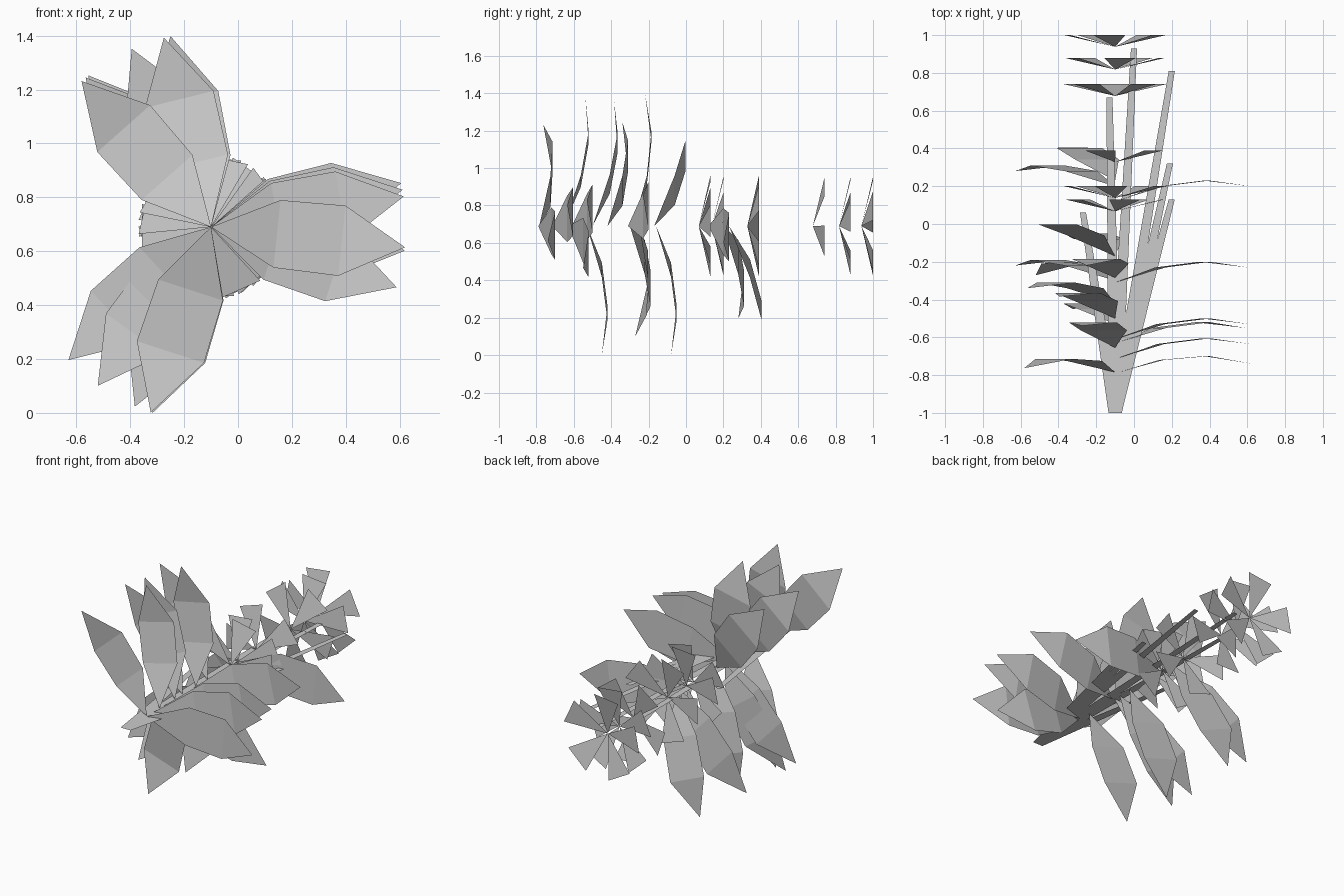
import bpy
from math import sin, cos, radians

if "Cube" in bpy.data.objects:
    bpy.data.objects.remove(bpy.data.objects["Cube"])

CX, CZ = -0.10, 0.69   # axis of the plant, which lies along y


def make(name, verts, faces):
    mesh = bpy.data.meshes.new(name)
    mesh.from_pydata(verts, [], faces)
    mesh.update()
    obj = bpy.data.objects.new(name, mesh)
    bpy.context.collection.objects.link(obj)
    return obj


def polar(u, w, angle, y):
    a = radians(angle)
    return (CX + u * cos(a) - w * sin(a), y, CZ + u * sin(a) + w * cos(a))


# Leaf: pointed base, two wide cross lines, pointed tip; arched along y
LEAF = [(0, 0, 0), (.246, .126, .08), (.246, -.126, .08),
        (.488, .131, .11), (.488, -.131, .11), (.724, 0, .08)]


def leaf(name, base_y, angle, tilt):
    verts = [polar(u, w, angle, base_y + rise + tilt * u) for u, w, rise in LEAF]
    make(name, verts, [(0, 1, 2), (1, 3, 4, 2), (3, 5, 4)])


# Base y, direction in degrees, extra tilt
leaves = {
    "right_leaf": [(-.79, -6, -.04), (-.715, 9, 0), (-.63, -18, 0),
                   (-.61, 11, 0), (-.31, 13, 0), (.12, -7, 0)],
    "upper_leaf": [(-.785, 131.6, -.08), (-.655, 104, .05), (-.50, 114, .05),
                   (-.42, 130, 0), (-.285, 102, -.02), (-.17, 129, .12)],
    "lower_leaf": [(-.53, 252, 0), (-.16, 252.5, 0), (-.25, 234.5, -.14),
                   (-.30, 223, 0), (.20, 223, 0), (.23, 247, .13)],
}
for name, rows in leaves.items():
    for i, row in enumerate(rows):
        leaf(f"{name}_{i + 1}", *row)


# Flower: five wedge petals forming a shallow cup
def flower(name, y, turn):
    verts, faces = [(CX, y, CZ)], []
    for k in range(5):
        n = len(verts)
        for off in (-18.5, 18.5):
            verts.append(polar(.27, 0, turn + 72 * k + off, y + .062))
        faces.append((0, n, n + 1))
    make(name, verts, faces)


# Stems: flat tapering strips fanning from the root, one per flower
stems = [(0.0, .93, 97), (.20, .81, 84), (-.13, .67, -90),
         (.19, .32, 180), (.20, .13, 95), (-.27, .06, 78)]
for i, (x, y, turn) in enumerate(stems):
    make(f"stem_{i + 1}",
         [(CX - .035, -1, CZ), (CX + .035, -1, CZ), (x + .016, y, CZ), (x - .016, y, CZ)],
         [(0, 1, 2, 3)])
    flower(f"flower_{i + 1}", y + .008, turn)
